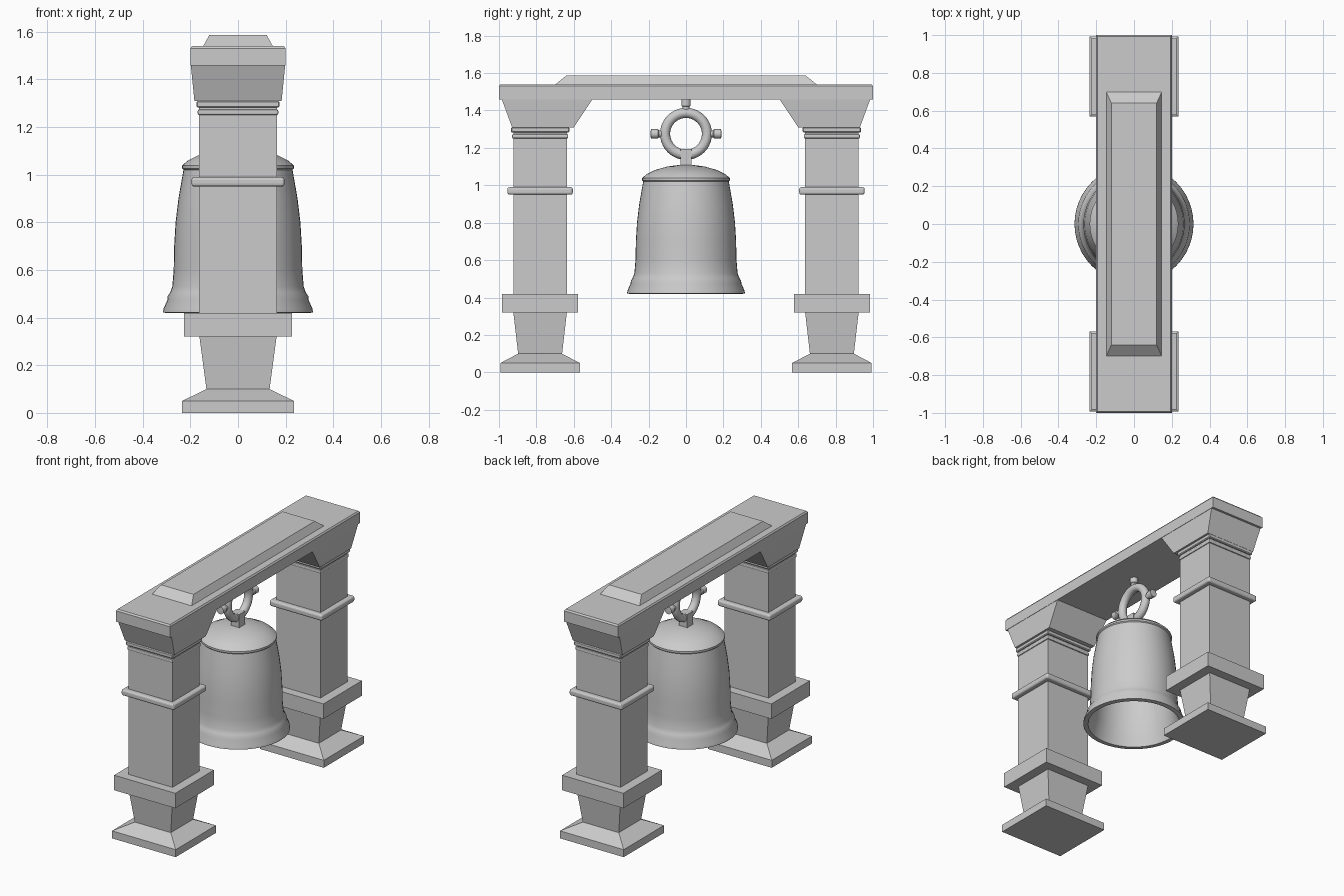
import bpy, bmesh, math
from mathutils import Matrix, Vector

if "Cube" in bpy.data.objects:
    bpy.data.objects.remove(bpy.data.objects["Cube"])

stone = bpy.data.materials.new("plain_grey")
stone.diffuse_color = (0.6, 0.6, 0.6, 1)
stone.use_nodes = True
stone.node_tree.nodes["Principled BSDF"].inputs["Base Color"].default_value = stone.diffuse_color


def finish(name, bm, smooth=None, bevel=0, segs=1):
    bmesh.ops.recalc_face_normals(bm, faces=bm.faces)
    me = bpy.data.meshes.new(name)
    bm.to_mesh(me)
    bm.free()
    ob = bpy.data.objects.new(name, me)
    bpy.context.collection.objects.link(ob)
    me.materials.append(stone)
    if bevel:
        m = ob.modifiers.new("bevel", "BEVEL")
        m.width, m.segments = bevel, segs
    if smooth:
        bpy.ops.object.select_all(action='DESELECT')
        ob.select_set(True)
        bpy.context.view_layer.objects.active = ob
        bpy.ops.object.shade_smooth_by_angle(angle=math.radians(smooth))
    return ob


def stack(name, levels, **kw):
    """Rectangular sections (half x, y min, y max, z) joined bottom to top."""
    bm = bmesh.new()
    rings = [[bm.verts.new(p) for p in ((-x, a, z), (x, a, z), (x, b, z), (-x, b, z))]
             for x, a, b, z in levels]
    for r, q in zip(rings, rings[1:]):
        for i in range(4):
            j = (i + 1) % 4
            bm.faces.new((r[i], r[j], q[j], q[i]))
    bm.faces.new(rings[0])
    bm.faces.new(rings[-1])
    return finish(name, bm, **kw)


def lathe(name, profile, n=48, matrix=None, smooth=35):
    """Revolve (radius, z) points about z."""
    bm = bmesh.new()
    vs = [bm.verts.new((r, 0, z)) for r, z in profile]
    es = [bm.edges.new(p) for p in zip(vs, vs[1:])]
    bmesh.ops.spin(bm, geom=vs + es, cent=(0, 0, 0), axis=(0, 0, 1),
                   angle=math.tau, steps=n, use_merge=True)
    bmesh.ops.remove_doubles(bm, verts=bm.verts, dist=1e-5)
    if matrix:
        bm.transform(matrix)
    return finish(name, bm, smooth=smooth)


# two pillars, mirrored front to back
for s, side in ((-1, "front"), (1, "back")):
    c = 0.78 * s

    def col(part, levels, **kw):
        stack(f"{side}_{part}", [(x, c - y, c + y, z) for x, y, z in levels], **kw)

    col("foot", [(.235, .212, 0), (.235, .212, .05), (.132, .117, .1)])
    col("tapered_plinth", [(.132, .117, .095), (.162, .143, .32)])
    col("plinth_block", [(.226, .203, .32), (.226, .203, .42)])
    col("shaft", [(.163, .143, .42), (.163, .143, 1.31)])
    col("shaft_band", [(.195, .175, .95), (.195, .175, .99)], bevel=.012, segs=3)
    col("lower_collar", [(.169, .15, 1.25), (.169, .15, 1.274)], bevel=.007, segs=2)
    col("upper_collar", [(.174, .156, 1.282), (.174, .156, 1.31)], bevel=.005)
    # corbel flares further towards the middle
    lo, hi = sorted((.6 * s, .93 * s)), sorted((.5 * s, .985 * s))
    stack(f"{side}_corbel", [(.183, *lo, 1.31), (.198, *hi, 1.46)])

# top beam and raised slab
stack("beam", [(.2, -1, 1, 1.458), (.2, -1, 1, 1.53), (.193, -.992, .992, 1.54)])
stack("beam_slab", [(.147, -.7, .7, 1.538), (.12, -.64, .64, 1.587)])

# hollow bell
lathe("bell", [
    (.305, .42), (.315, .422), (.313, .437), (.296, .475), (.295, .49), (.285, .505),
    (.276, .53), (.27, .6), (.268, .7), (.262, .8), (.25, .9), (.236, .98), (.229, 1.02),
    (.235, 1.026), (.235, 1.038), (.21, 1.06), (.165, 1.082), (.1, 1.1), (.05, 1.107), (0, 1.109),
    (0, 1.06), (.1, 1.05), (.19, 1.01), (.215, .93), (.236, .8), (.245, .65),
    (.255, .53), (.272, .47), (.285, .42), (.305, .42)])

# hanging ring with three pegs and a lug
bm = bmesh.new()
R, t, n, k = .112, .027, 40, 14
grid = []
for i in range(n):
    a = math.tau * i / n
    grid.append([])
    for j in range(k):
        b = math.tau * j / k
        r = R + t * math.cos(b)
        grid[i].append(bm.verts.new((t * math.sin(b), r * math.cos(a), 1.275 + r * math.sin(a))))
for i in range(n):
    for j in range(k):
        i2, j2 = (i + 1) % n, (j + 1) % k
        bm.faces.new((grid[i][j], grid[i2][j], grid[i2][j2], grid[i][j2]))
finish("hanging_ring", bm, smooth=60)

for name, ang in (("top_peg", 0), ("left_peg", 90), ("right_peg", -90)):
    lathe(name, [(0, .12), (.019, .12), (.019, .145), (.025, .15), (.025, .188), (0, .19)], 16,
          Matrix.Translation(Vector((0, 0, 1.275))) @ Matrix.Rotation(math.radians(ang), 4, 'X'))

stack("bell_lug", [(.03, -.03, .03, 1.08), (.03, -.03, .03, 1.195)])
